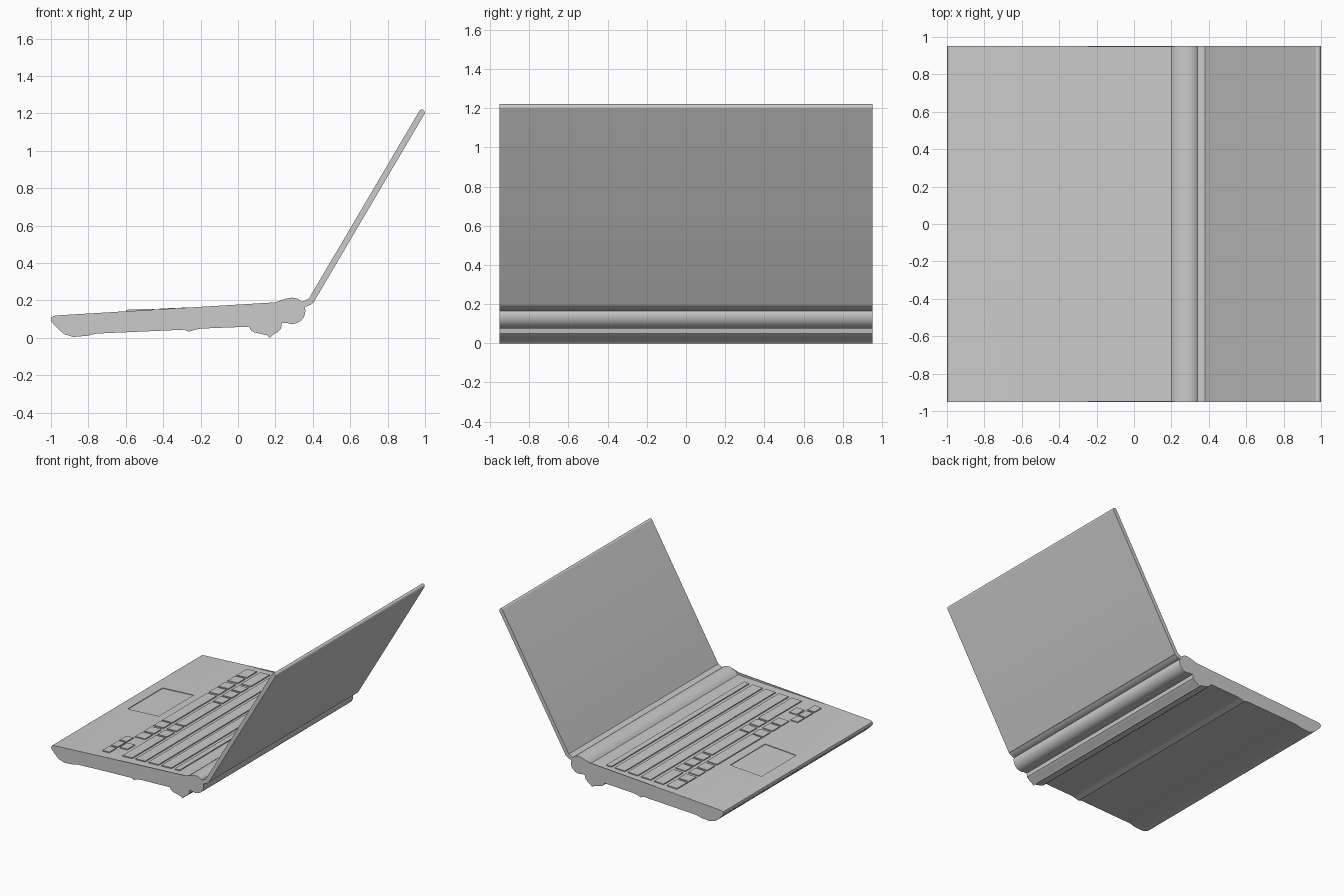
import bpy, bmesh, math

if "Cube" in bpy.data.objects:
    bpy.data.objects.remove(bpy.data.objects["Cube"])

HALF = 0.953      # half width along y
CHEEK = 0.006     # thickness of the raised side plates


def finish(name, bm, smooth=None):
    bmesh.ops.recalc_face_normals(bm, faces=bm.faces)
    mesh = bpy.data.meshes.new(name)
    bm.to_mesh(mesh)
    bm.free()
    ob = bpy.data.objects.new(name, mesh)
    bpy.context.collection.objects.link(ob)
    if smooth:
        bpy.ops.object.select_all(action='DESELECT')
        ob.select_set(True)
        bpy.context.view_layer.objects.active = ob
        bpy.ops.object.shade_smooth_by_angle(angle=math.radians(smooth))
    return ob


def extrude(name, profile, y0, y1, smooth=35):
    """Sweep an (x, z) outline along y."""
    bm = bmesh.new()
    face = bm.faces.new([bm.verts.new((x, y0, z)) for x, z in profile])
    geom = bmesh.ops.extrude_face_region(bm, geom=[face])['geom']
    verts = [g for g in geom if isinstance(g, bmesh.types.BMVert)]
    bmesh.ops.translate(bm, verts=verts, vec=(0, y1 - y0, 0))
    return finish(name, bm, smooth)


def arc(cx, cz, r, a0, a1, n):
    return [(cx + r * math.cos(math.radians(a0 + (a1 - a0) * i / n)),
             cz + r * math.sin(math.radians(a0 + (a1 - a0) * i / n)))
            for i in range(n + 1)]


def deck(x):
    """Height of the top deck: palm rest, then the sunken keyboard."""
    return 0.12 + 0.06 * (x + 0.97) if x < -0.605 else 0.142 + 0.037 * (x + 0.605)


def boxes(name, rects, low, high):
    """Blocks that follow the slope of the deck; rects are x0, x1, y0, y1."""
    bm = bmesh.new()
    for x0, x1, y0, y1 in rects:
        for v in bmesh.ops.create_cube(bm, size=1)['verts']:
            x = x0 if v.co.x < 0 else x1
            y = y0 if v.co.y < 0 else y1
            v.co = (x, y, deck(x) + (low if v.co.z < 0 else high))
    return finish(name, bm)


# Base: underside with front foot, cross ridge and rear battery bulge
underside = (
    [(0.29, 0.08), (0.235, 0.08), (0.23, 0.05), (0.21, 0.03), (0.185, 0.016),
     (0.17, 0.0), (0.155, 0.014), (0.12, 0.022), (0.085, 0.03), (0.068, 0.042),
     (0.06, 0.06), (-0.195, 0.05), (-0.215, 0.047), (-0.23, 0.043),
     (-0.265, 0.033), (-0.285, 0.044), (-0.76, 0.023), (-0.80, 0.012),
     (-0.88, 0.005), (-0.905, 0.013), (-0.93, 0.02), (-0.955, 0.042),
     (-0.985, 0.072)]
    + [(-0.996, 0.085), (-1.0, 0.098), (-0.997, 0.11), (-0.988, 0.117)])
deck_top = [(-0.97, 0.12), (-0.605, deck(-0.605)), (0.2, deck(0.2)),
            (0.213, 0.187), (0.235, 0.201), (0.26, 0.209), (0.29, 0.211)]
rim_top = [(-0.97, 0.12), (0.2, 0.19), (0.235, 0.203), (0.26, 0.21), (0.29, 0.212)]

inner = HALF - CHEEK
base = extrude("base_body", underside + deck_top, -inner, inner, 30)
for side, s in (("left", 1), ("right", -1)):
    extrude("side_plate_" + side, underside + rim_top, s * inner, s * HALF, 30)

# Touchpad: shallow recess in the palm rest
cutter = boxes("touchpad_cutter", [(-0.89, -0.612, -0.135, 0.31)], -0.005, 0.03)
cutter.hide_render = True
mod = base.modifiers.new("touchpad", 'BOOLEAN')
mod.operation = 'DIFFERENCE'
mod.solver = 'EXACT'
mod.object = cutter
bpy.context.view_layer.objects.active = base
bpy.ops.object.modifier_apply(modifier=mod.name)
bpy.data.objects.remove(cutter)

# Keyboard: rows from the space bar to the function keys
single_a = [(0.735, 0.64), (0.61, 0.52), (0.5, 0.4)]
rows = {
    "space_row": (-0.54, -0.45, [(0.885, 0.755)] + single_a + [
        (0.375, -0.195), (-0.21, -0.305), (-0.33, -0.425), (-0.445, -0.54)]),
    "shift_row": (-0.42, -0.335, [(0.885, 0.64)] + single_a[1:] + [
        (0.38, 0.285), (0.265, -0.195), (-0.21, -0.305), (-0.33, -0.425),
        (-0.445, -0.87)]),
    "home_row": (-0.305, -0.22, [(0.885, -0.87)]),
    "upper_row": (-0.19, -0.1, [(0.885, -0.87)]),
    "number_row": (-0.075, 0.015, [(0.885, -0.87)]),
    "function_row": (0.045, 0.09, [(0.885, -0.87)]),
    "arrow_keys_near": (-0.6, -0.538, [(-0.565, -0.65), (-0.665, -0.76), (-0.78, -0.87)]),
    "arrow_key_far": (-0.522, -0.455, [(-0.665, -0.76)]),
}
for name, (x0, x1, spans) in rows.items():
    boxes(name, [(x0, x1, b, t) for t, b in spans], -0.01, 0.008)

# Hinge barrel across the back
extrude("hinge_barrel", arc(0.29, 0.145, 0.07, 0, 360, 40)[:-1], -HALF + 0.0005, HALF - 0.0005)

# Screen lid: slim tilted panel with a rounded tip
ux, uz = 0.508, 0.861
t = 0.016
tilt = math.degrees(math.atan2(uz, ux))
ax, az = 0.391, 0.199
tip = arc(0.983, 1.205, t, tilt - 90, tilt + 90, 10)
extrude("screen_lid", [(ax + t * uz, az - t * ux)] + tip + [(ax - t * uz, az + t * ux)],
        -HALF, HALF)

# Foot that joins the lid to the barrel
extrude("lid_foot", [(0.33, 0.165), (0.36, 0.166), (0.39, 0.178), (0.403, 0.189),
                     (0.385, 0.212), (0.372, 0.207), (0.355, 0.198), (0.33, 0.19)],
        -HALF + 0.001, HALF - 0.001)
